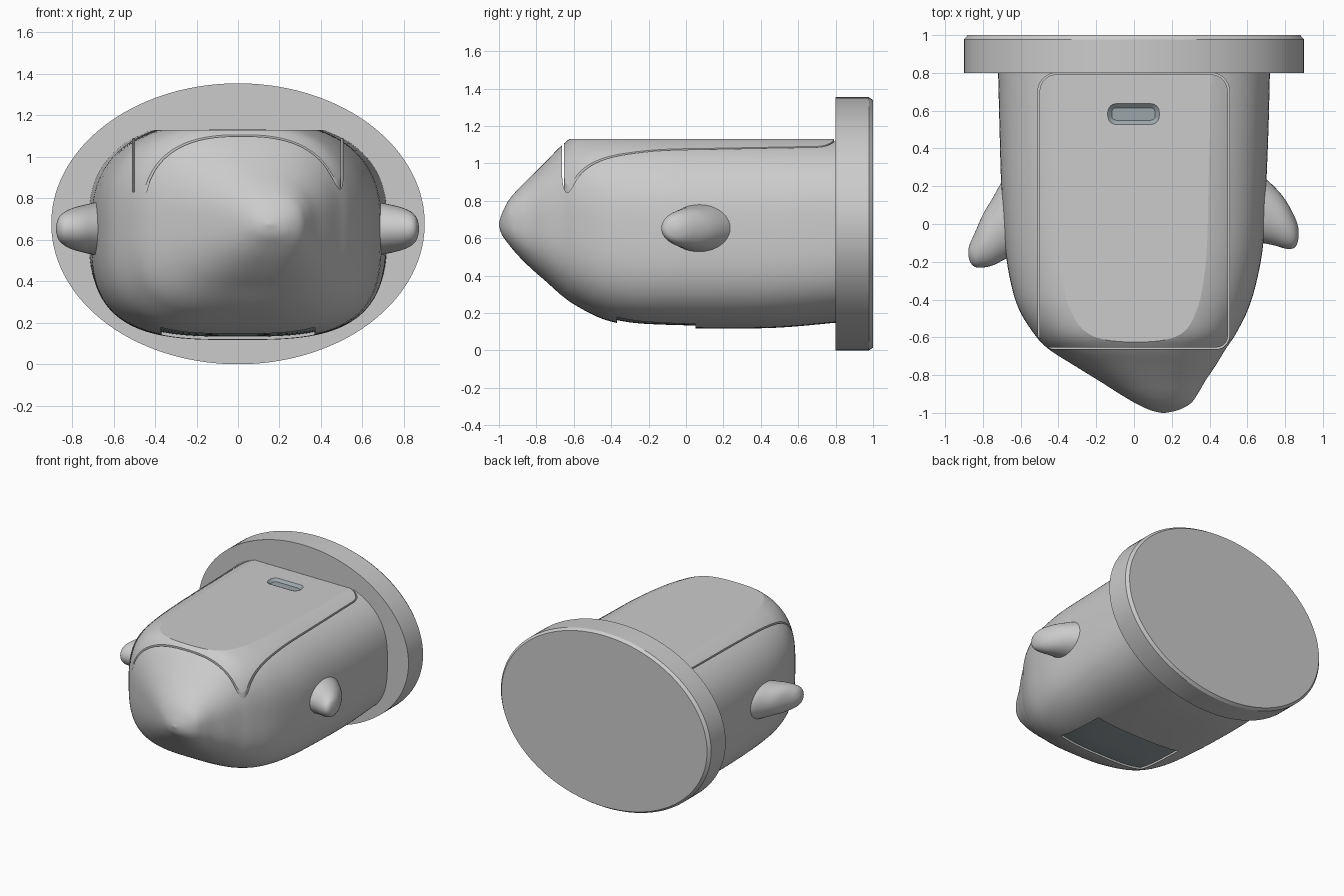
import bpy, bmesh, math

if "Cube" in bpy.data.objects:
    bpy.data.objects.remove(bpy.data.objects["Cube"])


def loft(name, rings, closed=False):
    """Skin a list of equal-length point rings; cap the ends, or close the loop."""
    bm = bmesh.new()
    vs = [[bm.verts.new(p) for p in r] for r in rings]
    n = len(vs[0])
    pairs = list(zip(vs, vs[1:])) + ([(vs[-1], vs[0])] if closed else [])
    for a, b in pairs:
        for i in range(n):
            j = (i + 1) % n
            bm.faces.new((a[i], a[j], b[j], b[i]))
    if not closed:
        bm.faces.new(vs[0])
        bm.faces.new(vs[-1])
    bmesh.ops.recalc_face_normals(bm, faces=bm.faces)
    me = bpy.data.meshes.new(name)
    bm.to_mesh(me)
    bm.free()
    ob = bpy.data.objects.new(name, me)
    bpy.context.collection.objects.link(ob)
    return ob


def superellipse(y, xl, xr, zb, zt, n, n_low=None, count=128):
    """Cross-section whose lower half may be squarer than the upper half."""
    cx, cz, rx, rz = (xl + xr) / 2, (zb + zt) / 2, (xr - xl) / 2, (zt - zb) / 2
    pts = []
    for i in range(count):
        a = 2 * math.pi * (i + 0.5) / count
        c, s = math.cos(a), math.sin(a)
        e = 2 / (n if s > 0 else n_low or n)
        pts.append((cx + rx * math.copysign(abs(c) ** e, c), y,
                    cz + rz * math.copysign(abs(s) ** e, s)))
    return pts


def round_rect(x0, x1, y0, y1, z, r_front, r_back, seg=8):
    pts = []
    for cx, cy, r, a0 in ((x1, y1, r_back, 0), (x0, y1, r_back, 90),
                          (x0, y0, r_front, 180), (x1, y0, r_front, 270)):
        ox = cx - r if cx == x1 else cx + r
        oy = cy - r if cy == y1 else cy + r
        for k in range(seg + 1):
            a = math.radians(a0 + 90 * k / seg)
            pts.append((ox + r * math.cos(a), oy + r * math.sin(a), z))
    return pts


def boolean(ob, cutter, op='DIFFERENCE', keep=False):
    m = ob.modifiers.new('cut', 'BOOLEAN')
    m.operation, m.solver, m.object = op, 'EXACT', cutter
    bpy.context.view_layer.objects.active = ob
    bpy.ops.object.modifier_apply(modifier=m.name)
    if not keep:
        bpy.data.objects.remove(cutter)


def smooth(ob, angle=18):
    bpy.ops.object.select_all(action='DESELECT')
    ob.select_set(True)
    bpy.context.view_layer.objects.active = ob
    bpy.ops.object.shade_smooth_by_angle(angle=math.radians(angle))


def catmull(rows, steps):
    out = []
    for i in range(len(rows) - 1):
        p = [rows[max(0, min(len(rows) - 1, i + k))] for k in (-1, 0, 1, 2)]
        for s in range(steps):
            t = s / steps
            out.append([b + 0.5 * t * (c - a + t * (2*a - 5*b + 4*c - d + t * (3*(b - c) + d - a)))
                        for a, b, c, d in zip(*p)])
    return out + [list(rows[-1])]


# Body stations: y, left x, right x, bottom z, top z, squareness
STATIONS = [
    (0.82, -.72, .72, .15, 1.18, 2.6), (0.5, -.712, .712, .122, 1.18, 2.6),
    (0.2, -.703, .70, .117, 1.18, 2.6), (-0.1, -.685, .685, .122, 1.18, 2.6),
    (-0.3, -.655, .65, .135, 1.18, 2.6), (-0.45, -.61, .605, .17, 1.175, 2.6),
    (-0.58, -.53, .54, .235, 1.155, 2.6), (-0.66, -.455, .487, .29, 1.10, 2.55),
    (-0.75, -.315, .432, .37, 1.01, 2.45), (-0.83, -.185, .378, .44, .93, 2.35),
    (-0.9, -.075, .337, .51, .86, 2.3), (-0.95, .01, .30, .57, .80, 2.2),
    (-0.985, .085, .235, .62, .73, 2.1), (-1.0, .145, .165, .67, .68, 2.0)]
TOP = 1.13


def make_body(name, lift=0.0):
    rows = catmull(STATIONS, 5)
    ob = loft(name, [superellipse(y, xl, xr, zb + lift, zt, n, n + (n - 2))
                     for y, xl, xr, zb, zt, n in rows])
    # slice the crown flat
    bm = bmesh.new()
    bm.from_mesh(ob.data)
    bmesh.ops.bisect_plane(bm, geom=bm.verts[:] + bm.edges[:] + bm.faces[:],
                           plane_co=(0, 0, TOP), plane_no=(0, 0, 1), clear_outer=True)
    bmesh.ops.holes_fill(bm, edges=[e for e in bm.edges if e.is_boundary], sides=0)
    bmesh.ops.recalc_face_normals(bm, faces=bm.faces)
    bm.to_mesh(ob.data)
    bm.free()
    return ob


def colour(ob, name, rgb):
    m = bpy.data.materials.new(name)
    m.diffuse_color = (*rgb, 1)
    m.use_nodes = True
    m.node_tree.nodes["Principled BSDF"].inputs["Base Color"].default_value = m.diffuse_color
    ob.data.materials.clear()
    ob.data.materials.append(m)


body = make_body('body')

# Thin seam around the lid
outer = (-.509, .506, -.662, .801)
W = 0.009
inner = (outer[0] + W, outer[1] - W, outer[2] + W, outer[3] - W)
BASE = .83
seam = loft('seam_cutter', [round_rect(*outer, BASE, .07, .1),
                            round_rect(*inner, BASE, .07 - W, .1 - W),
                            round_rect(*inner, 1.3, .07 - W, .1 - W),
                            round_rect(*outer, 1.3, .07, .1)], closed=True)
boolean(body, seam)

# Small dished window set into the lid
frame = (-.139, .134, .527, .637)
dish = (-.117, .112, .549, .615)
boolean(body, loft('window_cutter', [round_rect(*frame, z, .045, .045) for z in (1.09, 1.15)]))
window = loft('top_window', [round_rect(*frame, 1.09, .045, .045),
                             round_rect(*frame, TOP + .001, .045, .045),
                             round_rect(*dish, 1.113, .024, .024)])
colour(window, 'window_grey', (.33, .38, .40))

# Recessed panel underneath
box = loft('panel_cutter', [round_rect(-.37, .37, -.37, .05, z, .004, .004) for z in (0, .22)])
panel = make_body('bottom_panel', lift=.015)
boolean(panel, box, 'INTERSECT', keep=True)
boolean(body, box)
colour(panel, 'panel_grey', (.33, .38, .40))
smooth(body)
smooth(panel)

# Oval mounting plate at the back
plate = loft('back_plate', [superellipse(y, -.9 * s, .9 * s, .677 - .677 * s, .677 + .677 * s, 2)
                            for y, s in ((.8, 1), (.978, 1), (1.0, .978))])
smooth(plate)


# Side fins: x, front y, back y, half height
def fin(name, side, rows):
    rings = []
    for x, y0, y1, rz in catmull(rows, 4):
        cy, ry = (y0 + y1) / 2, (y1 - y0) / 2
        rings.append([(side * x, cy + ry * math.cos(a), .653 + rz * math.sin(a))
                      for a in (2 * math.pi * k / 40 for k in range(40))])
    smooth(loft(name, rings), 40)


fin('right_fin', 1, [(.60, -.08, .32, .145), (.68, -.10, .255, .128), (.75, -.115, .19, .113),
                     (.80, -.13, .13, .099), (.84, -.13, .06, .078), (.862, -.11, .01, .052),
                     (.872, -.07, -.03, .015)])
fin('left_fin', -1, [(.60, -.14, .32, .145), (.69, -.19, .235, .127), (.75, -.22, .135, .113),
                     (.80, -.23, .05, .099), (.84, -.228, -.04, .078), (.865, -.205, -.095, .052),
                     (.877, -.17, -.13, .015)])
